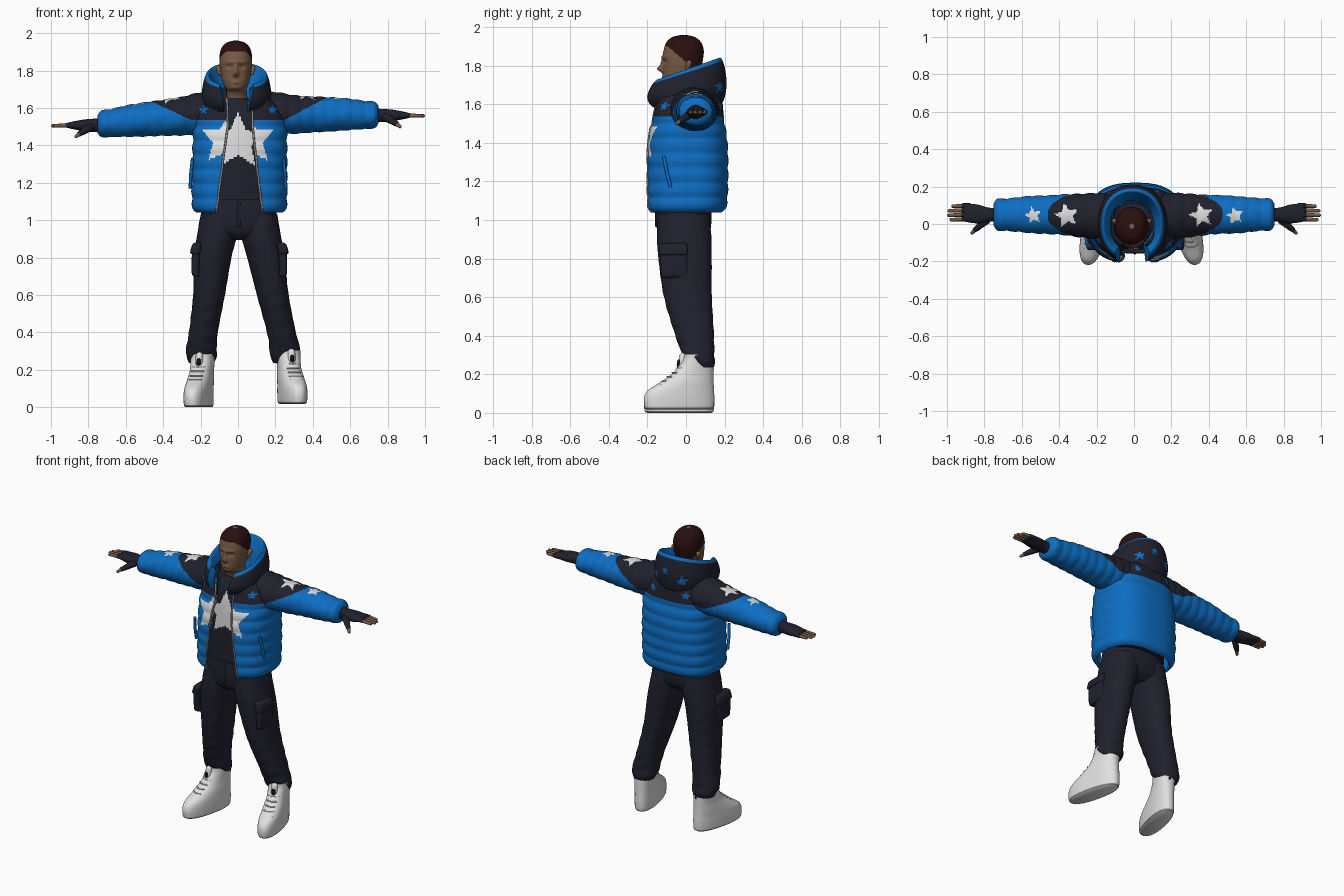
import bpy, bmesh
from math import sin, cos, pi, acos, atan2, hypot, exp, radians, copysign
from mathutils import Vector, Matrix

cube = bpy.data.objects.get("Cube")
if cube:
    bpy.data.objects.remove(cube, do_unlink=True)


def material(name, *rgb):
    m = bpy.data.materials.new(name)
    m.use_nodes = True
    m.diffuse_color = (*rgb, 1)
    m.node_tree.nodes["Principled BSDF"].inputs["Base Color"].default_value = (*rgb, 1)
    return m


BLUE = material("jacket blue", .004, .155, .54)
NAVY = material("dark navy", .015, .015, .027)
WHITE = material("off white", .74, .74, .74)
SKIN = material("brown skin", .19, .105, .058)
HAIR = material("dark maroon hair", .024, .005, .005)
GREY = material("metal grey", .25, .25, .26)
BLACK = material("black", .006, .006, .008)
parts = []


def smooth(keys, n):
    """Catmull-Rom samples through a list of tuples."""
    out, last = [], len(keys) - 1
    for j in range(n):
        f = j / (n - 1) * last
        i = min(int(f), last - 1)
        t = f - i
        q = [keys[min(max(i + d, 0), last)] for d in (-1, 0, 1, 2)]
        out.append([b + .5 * t * (c - a + t * (2*a - 5*b + 4*c - d + t * (3*(b - c) + d - a)))
                    for a, b, c, d in zip(*q)])
    return out


def skin(name, rows, mats, rule=None, wrap=True):
    """Mesh from rows of points; closed tubes get end caps, open ones side caps on request."""
    bm = bmesh.new()
    grid = [[bm.verts.new(p) for p in row] for row in rows]
    m = len(rows[0])
    for r, (low, high) in enumerate(zip(grid, grid[1:])):
        for i in range(m if wrap else m - 1):
            k = (i + 1) % m
            f = bm.faces.new((low[i], low[k], high[k], high[i]))
            if rule:
                f.material_index = rule(f.calc_center_median(), r / len(rows))
    if wrap:
        bm.faces.new(grid[0])
        bm.faces.new(grid[-1])
        bmesh.ops.recalc_face_normals(bm, faces=bm.faces)
    me = bpy.data.meshes.new(name)
    bm.to_mesh(me)
    bm.free()
    for mat in mats:
        me.materials.append(mat)
    ob = bpy.data.objects.new(name, me)
    bpy.context.collection.objects.link(ob)
    parts.append(ob)
    return ob


def point(key, a, p=2, axis="z", grow=1):
    pos, c, d, ra, rb = key
    u = c + grow * ra * copysign(abs(cos(a)) ** (2 / p), cos(a))
    v = d + grow * rb * copysign(abs(sin(a)) ** (2 / p), sin(a))
    return Vector((u, v, pos)) if axis == "z" else Vector((pos, u, v))


def column(name, keys, mats, rule=None, n=40, seg=48, p=2, axis="z", bump=None, warp=None):
    rows = []
    for k in smooth(keys, n):
        ang = [2 * pi * i / seg for i in range(seg)]
        row = [point(k, a, p, axis, bump(k[0], a) if bump else 1) for a in ang]
        rows.append([warp(v) for v in row] if warp else row)
    return skin(name, rows, mats, rule)


def capsule(name, a, b, ra, rb, mat, seg=14):
    a, b = Vector(a), Vector(b)
    d = (b - a).normalized()
    u = d.orthogonal().normalized()
    w = d.cross(u)
    ends = [(a - d * ra * cos(t), ra * sin(t)) for t in (.15, .6, 1.1, pi / 2)]
    ends += [(b + d * rb * cos(t), rb * sin(t)) for t in (pi / 2, 1.1, .6, .15)]
    rows = [[c + (u * cos(2*pi*i/seg) + w * sin(2*pi*i/seg)) * r for i in range(seg)] for c, r in ends]
    return skin(name, rows, [mat])


def wire(name, pts, r, mat):
    cu = bpy.data.curves.new(name, "CURVE")
    cu.dimensions, cu.bevel_depth, cu.bevel_resolution = "3D", r, 2
    cu.use_fill_caps = True
    sp = cu.splines.new("POLY")
    sp.points.add(len(pts) - 1)
    for s, q in zip(sp.points, pts):
        s.co = (*q, 1)
    cu.materials.append(mat)
    ob = bpy.data.objects.new(name, cu)
    bpy.context.collection.objects.link(ob)
    return ob


def in_star(x, y, size, turn=0):
    a = (atan2(x, y) + turn) % (2 * pi / 5)
    a = min(a, 2 * pi / 5 - a)
    r, inner = hypot(x, y), size * .48
    ex, ey = inner * cos(pi / 5) - size, inner * sin(pi / 5)
    return ex * r * sin(a) - ey * (r * cos(a) - size) > 0


def bell(v, x, z, w, h):
    return exp(-((v.x - x) / w) ** 2 - ((v.z - z) / h) ** 2)


# Head: neck, jaw and skull in one, with the face pushed in and out
HX = -.012
def face(v):
    if v.y < -.03:
        v.y -= .028 * bell(v, HX, 1.783, .014, .016) + .012 * bell(v, HX, 1.81, .010, .025)
        v.y -= .007 * bell(v, HX, 1.738, .028, .010) + .006 * bell(v, HX, 1.845, .06, .010)
        v.y += .010 * (bell(v, HX - .034, 1.82, .018, .012) + bell(v, HX + .034, 1.82, .018, .012))
        v.y += .004 * bell(v, HX, 1.739, .03, .003)
    return v

def hairline(c, t):
    return int(c.z > max(1.76, 1.9 - max(0, c.y + .095) * .85))

head = [(1.56, HX, .01, .08, .08), (1.64, HX, 0, .064, .066), (1.685, HX, -.012, .06, .07),
        (1.705, HX, -.032, .058, .083), (1.74, HX, -.028, .072, .092), (1.79, HX, -.02, .082, .1),
        (1.84, HX, -.016, .087, .105), (1.88, HX, -.012, .087, .104), (1.92, HX, -.012, .076, .091),
        (1.948, HX, -.012, .05, .06), (1.96, HX, -.012, .012, .014)]
column("head", head, [SKIN, HAIR], hairline, n=110, seg=110, p=2.15, warp=face)
for s in (-1, 1):
    x = HX + s * .086
    capsule("ear", (x, .008, 1.785), (x + s * .006, .016, 1.815), .011, .015, SKIN)
    capsule("eyebrow", (HX + s * .02, -.119, 1.84), (HX + s * .05, -.104, 1.842), .004, .003, HAIR)

# Shirt with a large star on the chest
shirt = [(1.06, .005, .01, .19, .15), (1.25, .005, .01, .195, .15), (1.45, .01, .01, .19, .148),
         (1.56, .005, .01, .165, .135), (1.62, 0, .005, .11, .1), (1.65, HX, 0, .07, .072)]
column("shirt", shirt, [NAVY, WHITE], lambda c, t: int(c.y < 0 and in_star(c.x, c.z - 1.42, .155)),
       n=100, seg=160, p=2.3)


# Jacket colours: dark yoke, white stars, small blue stars
def jacket_colour(c, t):
    ax, s = abs(c.x), copysign(1, c.x)
    if c.y < 0 and ax < .24 and in_star(ax - .065, c.z - 1.425, .14, .12):
        return 2
    if c.z > 1.54:
        for x, size in ((.36, .068), (.54, .048)):
            if in_star(ax - x, c.y - .045, size, .2 * s):
                return 2
    yoke = c.z > 1.535 + max(0, ax - .25) * (.47 if s < 0 else .54)
    if c.y < 0:
        spot = in_star(ax - .185, c.z - 1.59, .027)
    else:
        spot = in_star(ax - .12, c.z - 1.59, .027)
    return int(yoke and not spot)

COAT = [BLUE, NAVY, WHITE]
BODY = [(1.04, .008, -.003, .235, .19), (1.075, .008, .002, .252, .208), (1.2, .008, .006, .255, .212),
        (1.4, .01, .008, .252, .207), (1.52, .012, .012, .245, .185), (1.6, .01, .015, .215, .175),
        (1.66, .005, .01, .16, .16), (1.71, 0, .01, .12, .13)]
def opening(z):
    return max(.066, .122 - .125 * (z - 1.05))

def half_span(k, gap, p):
    return acos(min(1, gap / k[3]) ** (p / 2))

rows, edges, P = [], ([], []), 2.6
for k in smooth(BODY, 120):
    h = half_span(k, opening(k[0]), P)
    puff = 1 + (.03 if k[0] < 1.54 else .012) * (abs(sin(pi * (k[0] - 1.04) / .077)) - .6)
    row = [point(k, -h + (pi + 2 * h) * i / 180, P, grow=puff) for i in range(181)]
    rows.append(row)
    edges[0].append(row[0])
    edges[1].append(row[-1])
jacket = skin("jacket_body", rows, COAT, jacket_colour, wrap=False)
thick = jacket.modifiers.new("padding", "SOLIDIFY")
thick.thickness, thick.offset = .018, -1
for pts in edges:
    wire("zipper", pts[:104:4], .006, GREY)
for s in (-1, 1):
    wire("jacket_pocket_zip", [(s * .243, -.115, 1.33), (s * .252, -.1, 1.25), (s * .256, -.08, 1.17)], .009, BLUE)

# Hood lying open: outside dark, rim and lining blue
profile = [(.9, 0, .066), (1.04, .22, .068), (1.09, .5, .075), (1.04, .8, .085), (.97, .97, .09),
           (.9, 1.03, .09), (.82, .93, .085), (.7, .65, .07), (.62, .3, .062), (.56, .02, .055)]
rows = []
for r, t, gap in smooth(profile, 70):
    k = (0, -.008, -.002, .17 * r, .195 * r)
    h = half_span(k, gap, 2.2)
    row = [point(k, -h + (pi + 2 * h) * i / 120, 2.2) for i in range(121)]
    for v in row:
        v.z = 1.58 + t * (.195 + .34 * v.y)
    rows.append(row)

def hood_colour(c, t):
    spot = c.y > -.05 and (in_star(abs(c.x) - .1, c.z - 1.69, .032) or in_star(c.x - .01, c.z - 1.74, .025))
    return int(t < .41 and not spot)

hood = skin("hood", rows, COAT, hood_colour, wrap=False)
for end in (0, -1):
    mid = rows[len(rows) // 2][end]
    side = [r[end] for r in rows]
    half = len(side) // 2
    skin("hood_front_edge", [side[:half], side[::-1][:half]], [BLUE], wrap=False)

# Sleeves, gloves and fingers
sleeve = [(.08, .04, 1.585, .1, .085), (.18, .042, 1.573, .122, .112), (.3, .046, 1.557, .115, .103),
          (.42, .05, 1.545, .105, .095), (.55, .05, 1.535, .099, .088), (.67, .05, 1.52, .087, .076),
          (.73, .05, 1.516, .084, .07), (.75, .05, 1.514, .06, .05)]
palm = [(.72, .05, 0, .036, .036), (.78, .05, 0, .038, .035), (.83, .053, 0, .05, .03),
        (.88, .058, 0, .05, .021), (.91, .06, 0, .046, .014)]
for s in (-1, 1):
    name = "left" if s > 0 else "right"
    def lift(x):
        return max(0, x - .2) * .09 if s > 0 else 0
    arm = [(s * x, y, z + lift(x), a, b) for x, y, z, a, b in sleeve]
    column(name + "_sleeve", arm, COAT, jacket_colour, n=130, seg=96, axis="x",
           bump=lambda x, a: 1 + .045 * (abs(sin(pi * x / .068)) - .6) + .008 * sin(5 * a + 30 * x))
    hz = 1.507 if s < 0 else 1.56
    column(name + "_glove", [(s * x, y, hz + z, a, b) for x, y, z, a, b in palm], [NAVY],
           n=20, seg=28, p=2.3, axis="x")
    for i, tip in enumerate((.978, .991, .988, .968)):
        y = .026 + i * .024
        capsule(name + "_finger", (s * .9, y, hz), (s * tip, y - .003, hz - .002), .0115, .009, SKIN)
        capsule(name + "_glove_finger", (s * .88, y, hz), (s * .915, y, hz), .0135, .013, NAVY)
    capsule(name + "_glove_thumb", (s * .79, .02, hz - .01), (s * .848, -.03, hz - .046), .023, .014, NAVY)
    capsule(name + "_thumb", (s * .845, -.028, hz - .044), (s * .866, -.048, hz - .06), .012, .009, SKIN)

# Trousers: hips, two creased legs, cargo pockets
hips = [(.895, .005, -.008, .1, .09), (.93, .005, -.01, .18, .13), (.98, .005, -.012, .205, .143),
        (1.05, .005, -.014, .2, .145), (1.11, .005, -.014, .19, .142)]
column("trouser_hips", hips, [NAVY], p=2.3)
capsule("trouser_fly", (.005, -.153, .97), (.005, -.155, 1.09), .008, .008, NAVY)
leg = [(.235, .195, .08, .066, .062), (.27, .195, .075, .08, .075), (.32, .195, .06, .082, .086),
       (.4, .185, .045, .077, .1), (.6, .155, .01, .085, .124), (.8, .135, -.005, .1, .138),
       (.93, .11, -.01, .107, .14), (1.03, .1, -.01, .1, .13)]
def creases(z, a):
    low = max(0, .75 - z)
    return 1 + (.006 + .05 * low) * sin(75 * z + 2 * sin(a * 2) + a) * (.6 + .4 * sin(3 * a + 11 * z))

# Boots: soft upper, thin sole line, laces and badges
boot = [(0, 0, -.1, .056, .17), (.012, 0, -.1, .065, .183), (.06, 0, -.1, .067, .186),
        (.1, 0, -.09, .066, .174), (.14, 0, -.06, .064, .142), (.19, 0, -.025, .06, .106),
        (.25, 0, -.004, .062, .084), (.285, 0, 0, .064, .078)]
for s in (-1, 1):
    name = "left" if s > 0 else "right"
    def out(z):
        return .01 + max(0, .05 * (1 - (z - .25) / .6)) if s > 0 else 0
    column(name + "_trouser_leg", [(z, s * x + out(z), y, a, b) for z, x, y, a, b in leg], [NAVY],
           n=110, seg=56, p=2.2, bump=creases)
    px = s * .228 + out(.8)
    column(name + "_cargo_pocket", [(.7, px - s * .01, -.06, .015, .06), (.72, px, -.06, .02, .068),
           (.84, px - s * .004, -.065, .021, .068), (.86, px - s * .01, -.065, .015, .06)], [NAVY], p=5, n=12)
    column(name + "_pocket_flap", [(.82, px, -.065, .024, .07), (.83, px, -.065, .028, .074),
           (.87, px - s * .008, -.065, .024, .072), (.88, px - s * .014, -.065, .014, .06)], [NAVY], p=5, n=10)
    place = Matrix.Translation((.268 if s > 0 else -.188, .062, .018 if s > 0 else 0))
    place = place @ Matrix.Rotation(s * radians(13), 4, "Z")
    column(name + "_boot", boot, [WHITE, GREY], lambda c, t: int(.04 < t < .12), n=60, seg=64, p=2.3,
           warp=lambda v: place @ v)
    for i in range(5):
        z = .125 + i * .022
        y = -.215 + i * .027
        lace = [(w * .034, y + .014 * w * w - .003, z) for w in (-1, -.5, 0, .5, 1)]
        wire(name + "_lace", [place @ Vector(q) for q in lace], .004, WHITE)
    capsule(name + "_tongue", place @ Vector((0, -.085, .22)), place @ Vector((0, -.08, .275)), .022, .02, WHITE)
    capsule(name + "_tongue_badge", place @ Vector((0, -.1, .235)), place @ Vector((0, -.096, .25)), .013, .013, BLACK)
    capsule(name + "_heel_badge", place @ Vector((0, .073, .225)), place @ Vector((0, .073, .23)), .011, .011, BLACK)

# Smooth shading with crisp creases
bpy.ops.object.select_all(action="DESELECT")
for ob in parts:
    ob.select_set(True)
bpy.context.view_layer.objects.active = parts[0]
bpy.ops.object.shade_smooth_by_angle(angle=radians(50))
